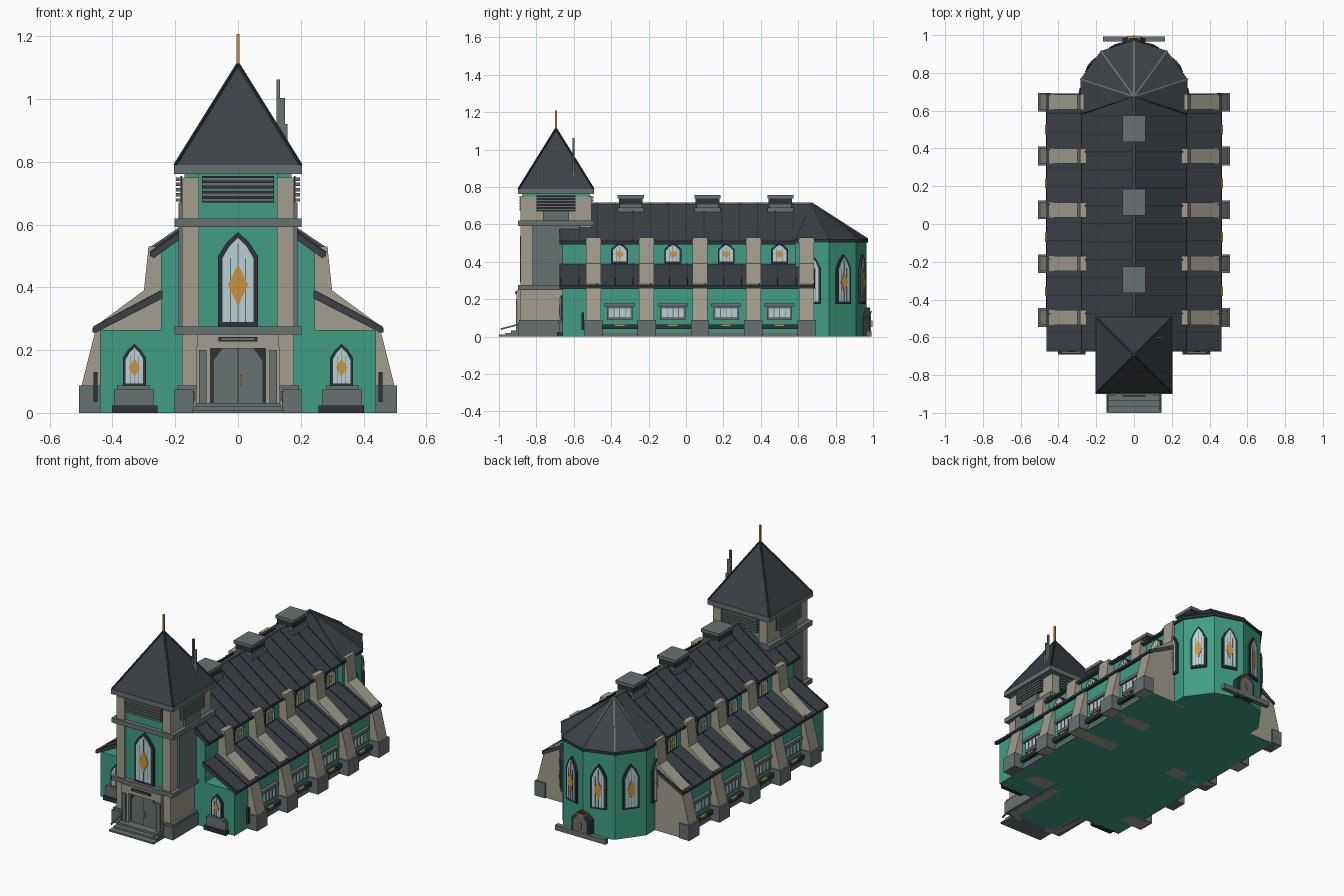
import bpy, bmesh, math
from mathutils import Matrix, Vector

if "Cube" in bpy.data.objects:
    bpy.data.objects.remove(bpy.data.objects["Cube"])


def material(name, col):
    m = bpy.data.materials.new(name)
    m.diffuse_color = (*col, 1)
    m.use_nodes = True
    m.node_tree.nodes["Principled BSDF"].inputs["Base Color"].default_value = m.diffuse_color
    return m


GREEN = material("green wall", (0.05, 0.34, 0.225))
STONE = material("pale stone", (0.36, 0.34, 0.27))
GREY = material("grey stone", (0.14, 0.165, 0.165))
ROOF = material("slate roof", (0.046, 0.053, 0.063))
TRIM = material("dark trim", (0.025, 0.034, 0.04))
GLASS = material("pale glass", (0.48, 0.64, 0.67))
GOLD = material("gold", (0.60, 0.29, 0.05))
I = Matrix.Identity(4)
FLAT = Matrix(((1, 0, 0, 0), (0, 0, 1, 0), (0, 1, 0, 0), (0, 0, 0, 1)))


def finish(name, bm, mat):
    bmesh.ops.recalc_face_normals(bm, faces=bm.faces)
    me = bpy.data.meshes.new(name)
    bm.to_mesh(me)
    bm.free()
    me.materials.append(mat)
    ob = bpy.data.objects.new(name, me)
    bpy.context.collection.objects.link(ob)
    return ob


def prism(name, pts, a, b, mat, M=I):
    """Extrude an x-z outline along y from a to b."""
    bm = bmesh.new()
    r = [[bm.verts.new(M @ Vector((u, v, w))) for u, w in pts] for v in (a, b)]
    bm.faces.new(r[0])
    bm.faces.new(r[1])
    n = len(pts)
    for i in range(n):
        j = (i + 1) % n
        bm.faces.new((r[0][i], r[0][j], r[1][j], r[1][i]))
    return finish(name, bm, mat)


def box(name, x0, x1, y0, y1, z0, z1, mat, M=I):
    return prism(name, [(x0, z0), (x1, z0), (x1, z1), (x0, z1)], y0, y1, mat, M)


def pyramid(name, base, apex, mat):
    bm = bmesh.new()
    vs = [bm.verts.new(p) for p in base]
    top = bm.verts.new(apex)
    bm.faces.new(vs)
    for i in range(len(vs)):
        bm.faces.new((vs[i], vs[(i + 1) % len(vs)], top))
    return finish(name, bm, mat)


def bar(name, p, q, t, mat):
    p, q = Vector(p), Vector(q)
    d = q - p
    M = Matrix.Translation(p) @ d.to_track_quat('Y', 'Z').to_matrix().to_4x4()
    return box(name, -t, t, 0, d.length, -t, t, mat, M)


def on_wall(x, y, z, deg):
    """Frame on a wall whose outward direction is deg from +x."""
    return Matrix.Translation((x, y, z)) @ Matrix.Rotation(math.radians(deg + 90), 4, 'Z')


def arch(w, h, rise):
    return [(-w, 0), (w, 0), (w, h - rise), (w * 0.55, h - rise * 0.42), (0, h),
            (-w * 0.55, h - rise * 0.42), (-w, h - rise)]


def lancet(name, M, w, h, rise, t, diamond=True):
    """Pointed window: dark frame, glass, mullions and gold diamond."""
    prism(name + "_frame", arch(w, h, rise), 0.01, -0.012, TRIM, M)
    G = M @ Matrix.Translation((0, 0, t))
    gw, gh = w - t, h - 2.3 * t
    prism(name + "_glass", arch(gw, gh, rise * 0.85), 0, -0.015, GLASS, G)
    for k in (-0.5, 0, 0.5):
        x = k * gw
        box(name + "_mullion", x - w * .025, x + w * .025, -0.01, -0.017,
            0, gh * (0.93 if k == 0 else 0.76), GREY, G)
    if diamond:
        c, dh, dw = gh * 0.44, gh * 0.25, gw * 0.66
        prism(name + "_diamond", [(0, c - dh), (dw, c), (0, c + dh), (-dw, c)],
              -0.01, -0.0185, GOLD, G)


# Nave and its roof
prism("nave", [(-.245, 0), (.245, 0), (.245, .51), (0, .69), (-.245, .51)], -.66, .675, GREEN)
for s in (-1, 1):
    prism("nave_roof", [(0, .71), (s * .28, .51), (s * .27, .492), (0, .685)], -.675, .675, ROOF)
    box("nave_gutter", s * .262, s * .28, -.675, .675, .498, .512, TRIM)
    for i in range(15):
        y = -.665 + i * .0952
        bar("roof_seam", (0, y, .711), (s * .28, y, .511), .003, TRIM)
bar("ridge_cap", (0, -.5, .71), (0, .675, .71), .006, GREY)

# Ridge vents
for y in (-.295, .115, .505):
    box("vent_body", -.05, .05, y - .06, y + .06, .65, .735, GREY)
    box("vent_flange", -.06, .06, y - .07, y + .07, .665, .69, GREY)
    box("vent_cap", -.06, .06, y - .07, y + .07, .738, .757, GREY)
    box("vent_gap", -.053, .053, y - .063, y + .063, .705, .738, TRIM)

# Side aisles, buttresses and side windows
for s in (-1, 1):
    box("aisle", s * .2, s * .44, -.66, .68, 0, .264, GREEN)
    prism("aisle_roof", [(s * .24, .39), (s * .46, .272), (s * .455, .255), (s * .24, .365)],
          -.675, .69, ROOF)
    box("aisle_gutter", s * .447, s * .463, -.675, .69, .257, .272, TRIM)
    for i in range(15):
        y = -.668 + i * .0965
        bar("aisle_seam", (s * .245, y, .388), (s * .46, y, .273), .003, TRIM)
    for i in range(5):
        y = -.495 + i * .285
        prism("buttress", [(s * .2, 0), (s * .50, 0), (s * .50, .08), (s * .45, .28),
                           (s * .30, .39), (s * .285, .53), (s * .2, .53)],
              y - .04, y + .04, STONE)
        box("buttress_base", s * .44, s * .507, y - .049, y + .049, 0, .088, GREY)
    for i in range(4):
        y = -.355 + i * .285
        W = on_wall(s * .44, y, 0, 0 if s > 0 else 180)
        box("side_window_frame", -.068, .068, 0, -.01, .09, .165, GREY, W)
        box("side_window_hood", -.08, .08, 0, -.02, .16, .178, GREY, W)
        box("side_window_glass", -.057, .057, 0, -.013, .105, .15, GLASS, W)
        for k in (-.03, 0, .03):
            box("side_window_bar", k - .002, k + .002, -.01, -.016, .105, .15, GREY, W)
        box("planter", -.1, .1, 0, -.025, .04, .065, TRIM, W)
        box("planter_plaque", -.025, .025, -.02, -.03, .056, .067, GOLD, W)
        box("wall_plinth", -.1, .1, 0, -.008, 0, .022, GREY, W)
        lancet("clerestory_window", on_wall(s * .245, y, .392, 0 if s > 0 else 180),
               .045, .11, .035, .009)
    # Aisle front window with stepped block below
    lancet("aisle_front_window", on_wall(s * .33, -.66, .085, -90), .037, .135, .045, .009)
    box("front_planter", s * .257, s * .402, -.69, -.65, 0, .024, TRIM)
    box("front_block", s * .267, s * .395, -.68, -.65, .024, .075, GREY)
    box("front_block_top", s * .28, s * .385, -.685, -.65, .075, .088, GREY)
    box("side_post", s * .447, s * .46, -.56, -.545, .035, .13, TRIM)

# Apse: half of a ten-sided drum
def ring(r, cy=.675):
    return [(r * math.cos(math.radians(a)), cy + r * math.sin(math.radians(a)))
            for a in (-18, 18, 54, 90, 126, 162, 198)]


prism("apse", ring(.29), 0, .51, GREEN, FLAT)
prism("apse_eave", ring(.298), .503, .52, TRIM, FLAT)
pyramid("apse_roof", [(x, y, .52) for x, y in ring(.298)], (0, .675, .712), ROOF)
for x, y in ring(.298)[1:-1]:
    bar("apse_hip", (0, .675, .712), (x, y, .521), .004, GREY)
for a in (0, 36, 72, 108, 144, 180):
    t, r = math.radians(a), .276
    lancet("apse_window", on_wall(r * math.cos(t), .675 + r * math.sin(t), .175, a),
           .046, .265, .075, .012)

# Rear door and step
B = on_wall(0, .945, 0, 90)
prism("rear_door_frame", arch(.06, .155, .05), 0, -.04, TRIM, B)
prism("rear_door", arch(.045, .135, .04), 0, -.045, GREY, B)
box("rear_door_handle", -.006, .006, -.04, -.052, .05, .085, GOLD, B)
box("rear_door_sign", -.035, .035, -.03, -.05, .128, .136, GOLD, B)
box("rear_step", -.165, .165, .965, .992, 0, .03, GREY)

# Tower body
T = -.695
box("tower_core", -.13, .13, T - .175, T + .18, 0, .765, GREEN)
for s in (-1, 1):
    box("tower_side", s * .125, s * .178, T - .19, T + .19, 0, .75, STONE)
    box("tower_top_corner", s * .125, s * .17, T - .18, T + .18, .75, .765, GREEN)
    box("tower_side_panel", s * .17, s * .19, T - .125, T + .125, .275, .6, GREY)
    box("tower_base", s * .14, s * .202, T - .202, T + .2, 0, .075, GREY)
    box("tower_base_cap", s * .132, s * .195, T - .197, T + .195, .075, .088, GREY)
for z0, z1, w in ((.25, .275, .202), (.592, .62, .202), (.762, .79, .204)):
    box("tower_band", -w, w, T - w, T + w, z0, z1, GREY)

# Belfry louvres
for a, d, w in ((-90, .175, .115), (90, .18, .115), (0, .178, .105), (180, .178, .105)):
    t = math.radians(a)
    L = on_wall(d * math.cos(t), T + d * math.sin(t), 0, a)
    box("louvre_panel", -w, w, 0, -.006, .67, .755, TRIM, L)
    for k in range(5):
        z = .673 + k * .0165
        prism("louvre_slat", [(-w, z), (w, z), (w, z + .011), (-w, z + .011)],
              0, -.02, GREY, L)
    if a in (0, 180):
        box("louvre_apron", -.07, .07, 0, -.012, .62, .67, GREY, L)

# Tower roof, spire and mast
e = .2
corners = [(x, T + y, .79) for x, y in ((-e, -e), (e, -e), (e, e), (-e, e))]
pyramid("tower_roof", corners, (0, T, 1.112), ROOF)
for c in corners:
    bar("tower_hip", c, (0, T, 1.112), .004, TRIM)
box("spire", -.005, .005, T - .005, T + .005, 1.09, 1.208, GOLD)
box("mast", .123, .134, -.606, -.596, .85, 1.062, GREY)
box("mast_panel", .13, .15, -.605, -.597, .92, 1.003, GREY)
box("mast_box", .13, .157, -.607, -.595, .862, .92, GREY)

# Tower front window
lancet("tower_window", on_wall(0, T - .175, .276, -90), .063, .3, .075, .014)

# Entrance porch
box("porch_lintel", -.13, .13, -.905, -.86, .205, .25, STONE)
box("porch_sign", -.062, .062, -.912, -.9, .228, .242, TRIM)
box("porch_sign_face", -.052, .052, -.914, -.91, .232, .238, GREY)
prism("door_frame", [(-.09, .02), (.09, .02), (.09, .208), (-.09, .208)], -.86, -.88, TRIM)
prism("door_leaves", [(-.08, .02), (.08, .02), (.08, .165), (.05, .208), (-.05, .208),
                      (-.08, .165)], -.87, -.886, GREY)
box("door_gap", -.002, .002, -.888, -.88, .03, .208, TRIM)
box("door_handle", .006, .013, -.897, -.88, .085, .12, GOLD)
for s in (-1, 1):
    box("porch_jamb", s * .088, s * .132, -.902, -.86, 0, .21, STONE)
    box("porch_panel", s * .1, s * .125, -.91, -.9, .03, .2, GREY)
    bar("handrail", (s * .14, -.99, .04), (s * .14, -.895, .065), .004, GREY)

# Front steps
for w, y, z0, z1 in ((.146, -1, 0, .01), (.142, -.965, .01, .02), (.135, -.935, .02, .032)):
    box("front_step", -w, w, y, -.86, z0, z1, GREY)
